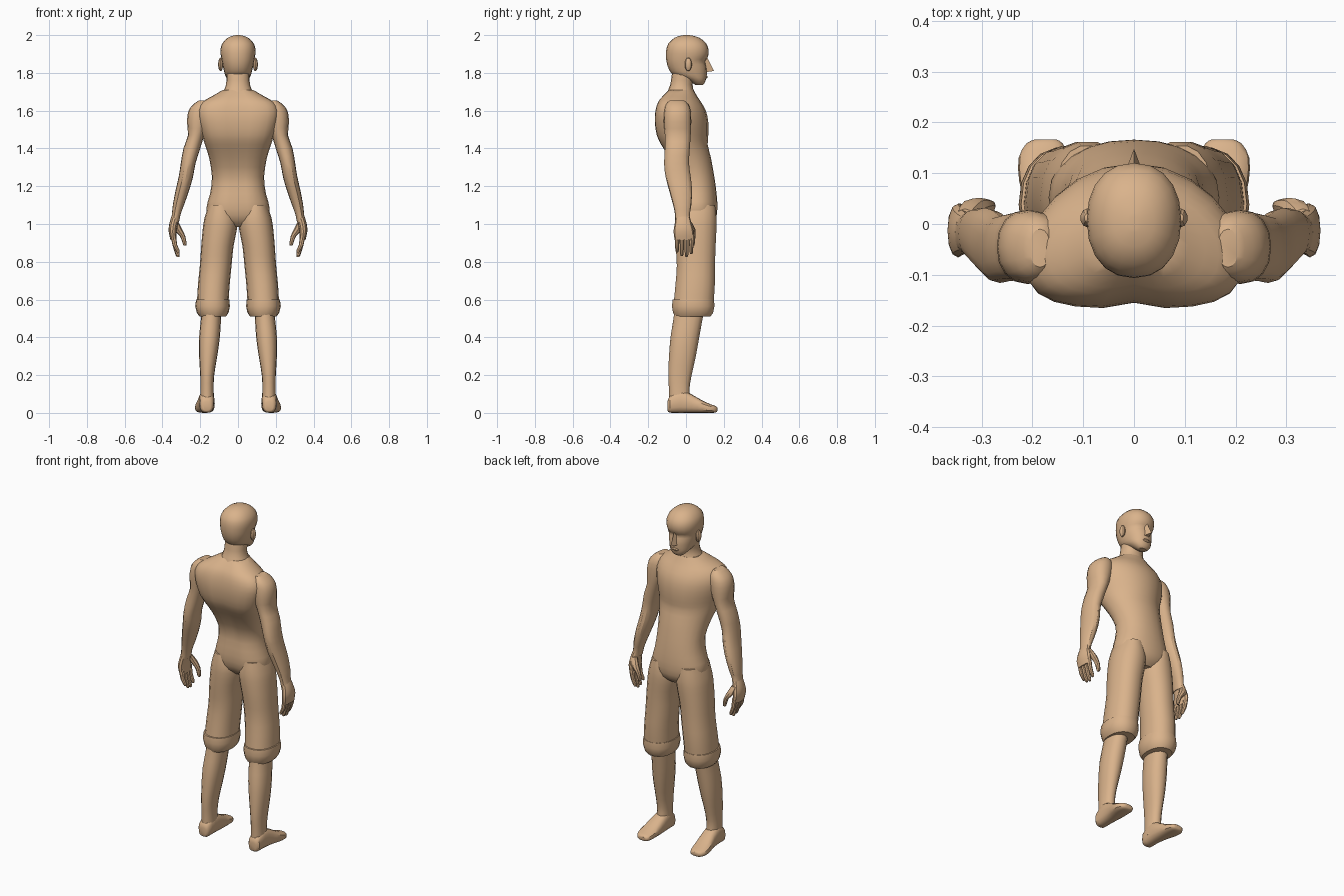
import bpy, bmesh, math
from mathutils import Vector

skin = bpy.data.materials.new("tan skin")
skin.diffuse_color = (0.70, 0.45, 0.26, 1)


def finish(name, bm, mirror=False, angle=32):
    bmesh.ops.recalc_face_normals(bm, faces=bm.faces)
    me = bpy.data.meshes.new(name)
    bm.to_mesh(me)
    bm.free()
    me.shade_smooth()
    me.set_sharp_from_angle(angle=math.radians(angle))
    me.materials.append(skin)
    ob = bpy.data.objects.new(name, me)
    bpy.context.collection.objects.link(ob)
    if mirror:
        ob.modifiers.new("mirror", 'MIRROR').use_mirror_merge = False
    return ob


def spline(rows, steps):
    """Catmull-Rom through the rows."""
    out = []
    for i in range(len(rows) - 1):
        p = [rows[max(0, min(len(rows) - 1, i + k))] for k in (-1, 0, 1, 2)]
        for s in range(steps):
            t = s / steps
            out.append([0.5 * (2 * b + (c - a) * t + (2 * a - 5 * b + 4 * c - d) * t * t
                               + (3 * b - a - 3 * c + d) * t ** 3) for a, b, c, d in zip(*p)])
    return out + [list(rows[-1])]


def loft(name, rows, sides=16, steps=2, power=2.2, axis='Z', mirror=False, groove=0.0):
    """Rows: station, u min, u max, v min, v max, backward bend of the sides."""
    bm = bmesh.new()
    rings = []
    for w, u0, u1, v0, v1, *bend in spline(rows, steps):
        b = bend[0] if bend else 0
        ring = []
        for k in range(sides):
            a = 2 * math.pi * k / sides
            c, s = math.cos(a), math.sin(a)
            x = math.copysign(abs(c) ** (2 / power), c)
            y = math.copysign(abs(s) ** (2 / power), s)
            u = (u0 + u1) / 2 + x * (u1 - u0) / 2
            v = (v0 + v1) / 2 + y * (v1 - v0) / 2 - b * x * x
            if groove and s < 0:
                v += groove * math.exp(-(u / 0.04) ** 2)
            ring.append(bm.verts.new((u, v, w) if axis == 'Z' else (u, w, v)))
        rings.append(ring)
    for r, q in zip(rings, rings[1:]):
        for k in range(sides):
            n = (k + 1) % sides
            bm.faces.new((r[k], r[n], q[n], q[k]))
    bm.faces.new(rings[0])
    bm.faces.new(rings[-1])
    return finish(name, bm, mirror)


def sym(rows):
    """Rows given with a half width, centred on x = 0."""
    return [(z, -h, h, a, b, *rest) for z, h, a, b, *rest in rows]


# Torso from crotch to neck base
loft("torso", sym([
    (0.985, 0.07, -0.01, 0.12, 0), (1.02, 0.14, -0.045, 0.155, 0),
    (1.08, 0.168, -0.062, 0.166, 0), (1.16, 0.148, -0.06, 0.162, 0),
    (1.25, 0.138, -0.055, 0.15, 0.005), (1.35, 0.153, -0.095, 0.132, 0.02),
    (1.42, 0.175, -0.135, 0.115, 0.03), (1.47, 0.19, -0.157, 0.118, 0.04),
    (1.54, 0.21, -0.167, 0.118, 0.045), (1.60, 0.215, -0.163, 0.105, 0.045),
    (1.645, 0.19, -0.15, 0.08, 0.035), (1.675, 0.14, -0.13, 0.06, 0.02),
    (1.71, 0.08, -0.10, 0.04, 0)]), sides=24, groove=0.012)

# Neck
loft("neck", sym([
    (1.66, 0.10, -0.11, 0.055), (1.70, 0.078, -0.098, 0.042), (1.74, 0.063, -0.083, 0.035),
    (1.78, 0.062, -0.077, 0.045), (1.82, 0.06, -0.07, 0.05)]))

# Head
loft("head", sym([
    (1.735, 0.024, 0.052, 0.088), (1.745, 0.038, 0.035, 0.098), (1.765, 0.056, 0.0, 0.105),
    (1.79, 0.069, -0.07, 0.11), (1.83, 0.079, -0.095, 0.109), (1.86, 0.085, -0.103, 0.102),
    (1.885, 0.09, -0.106, 0.116), (1.92, 0.093, -0.105, 0.12), (1.955, 0.084, -0.094, 0.107),
    (1.985, 0.056, -0.062, 0.073), (1.997, 0.025, -0.028, 0.035), (2.0, 0.008, -0.01, 0.015)]),
    sides=20)

# Nose: a tapering wedge
bm = bmesh.new()
top = [bm.verts.new(p) for p in ((-0.008, 0.095, 1.885), (0.008, 0.095, 1.885), (0, 0.113, 1.88))]
low = [bm.verts.new(p) for p in ((-0.019, 0.098, 1.803), (0.019, 0.098, 1.803), (0, 0.148, 1.81))]
for i in range(3):
    j = (i + 1) % 3
    bm.faces.new((top[i], top[j], low[j], low[i]))
bm.faces.new(top)
bm.faces.new(low)
finish("nose", bm)


def ellipsoid(name, centre, radii, mirror=False):
    bm = bmesh.new()
    bmesh.ops.create_uvsphere(bm, u_segments=10, v_segments=7, radius=1)
    bmesh.ops.scale(bm, verts=bm.verts, vec=Vector(radii))
    bmesh.ops.translate(bm, verts=bm.verts, vec=Vector(centre))
    return finish(name, bm, mirror)


# Ears and lips
ellipsoid("ear", (0.092, 0.012, 1.845), (0.014, 0.019, 0.036), True)
ellipsoid("lips", (0, 0.103, 1.778), (0.024, 0.012, 0.009))

# Arm from shoulder to wrist
loft("arm", [
    (1.655, 0.165, 0.205, -0.085, -0.01), (1.635, 0.145, 0.235, -0.105, 0.012),
    (1.60, 0.14, 0.262, -0.115, 0.025), (1.54, 0.15, 0.27, -0.118, 0.028),
    (1.47, 0.178, 0.265, -0.112, 0.025), (1.40, 0.20, 0.289, -0.112, 0.02),
    (1.32, 0.225, 0.303, -0.116, 0.016), (1.25, 0.238, 0.314, -0.108, 0.025),
    (1.18, 0.258, 0.33, -0.09, 0.032), (1.10, 0.286, 0.345, -0.068, 0.028),
    (1.05, 0.304, 0.35, -0.058, 0.02), (1.01, 0.312, 0.358, -0.056, 0.024)], mirror=True)

# Palm, four curled fingers and thumb
loft("palm", [
    (1.04, 0.308, 0.352, -0.054, 0.02), (1.00, 0.318, 0.364, -0.06, 0.03),
    (0.96, 0.325, 0.367, -0.066, 0.04), (0.915, 0.325, 0.357, -0.06, 0.04)],
    sides=12, mirror=True)
for i, tip in enumerate((0.85, 0.83, 0.825, 0.84)):
    y = -0.047 + 0.025 * i
    loft(f"finger_{i + 1}", [
        (0.945, 0.329, 0.357, y - 0.012, y + 0.012), (0.89, 0.322, 0.347, y - 0.011, y + 0.011),
        (tip + 0.012, 0.309, 0.331, y - 0.009, y + 0.009), (tip, 0.311, 0.323, y - 0.005, y + 0.005)],
        sides=8, mirror=True)
loft("thumb", [
    (1.01, 0.315, 0.35, 0.0, 0.03), (0.97, 0.295, 0.34, 0.012, 0.05),
    (0.935, 0.279, 0.307, 0.022, 0.05), (0.895, 0.272, 0.292, 0.024, 0.046),
    (0.885, 0.276, 0.288, 0.028, 0.042)], sides=8, mirror=True)

# Trouser leg
loft("trouser_leg", [
    (1.10, 0.03, 0.155, -0.05, 0.155), (1.03, 0.003, 0.178, -0.06, 0.163),
    (0.96, 0.008, 0.188, -0.06, 0.162), (0.88, 0.024, 0.195, -0.056, 0.158),
    (0.78, 0.034, 0.202, -0.05, 0.155), (0.68, 0.044, 0.212, -0.057, 0.154),
    (0.59, 0.05, 0.217, -0.066, 0.148)], sides=18, mirror=True)

# Rolled cuff
loft("cuff", [
    (0.602, 0.056, 0.213, -0.06, 0.14), (0.60, 0.046, 0.222, -0.072, 0.15),
    (0.565, 0.043, 0.227, -0.076, 0.152), (0.53, 0.05, 0.218, -0.07, 0.145),
    (0.51, 0.064, 0.204, -0.06, 0.13)], sides=18, steps=1, mirror=True)

# Bare lower leg
loft("lower_leg", [
    (0.56, 0.09, 0.19, -0.06, 0.10), (0.50, 0.09, 0.196, -0.066, 0.088),
    (0.40, 0.096, 0.206, -0.082, 0.07), (0.30, 0.11, 0.206, -0.09, 0.052),
    (0.20, 0.126, 0.20, -0.094, 0.03), (0.12, 0.129, 0.199, -0.09, 0.018),
    (0.04, 0.125, 0.202, -0.09, 0.03)], mirror=True)

# Foot, lofted from heel to toe
loft("foot", [
    (-0.098, 0.145, 0.185, 0.012, 0.06), (-0.085, 0.13, 0.202, 0.001, 0.09),
    (-0.03, 0.125, 0.207, 0.0, 0.12), (0.03, 0.123, 0.214, 0.0, 0.098),
    (0.085, 0.125, 0.226, 0.0, 0.066), (0.13, 0.13, 0.227, 0.0, 0.046),
    (0.158, 0.14, 0.212, 0.002, 0.036), (0.166, 0.152, 0.196, 0.01, 0.028)],
    axis='Y', power=2.6, mirror=True)
